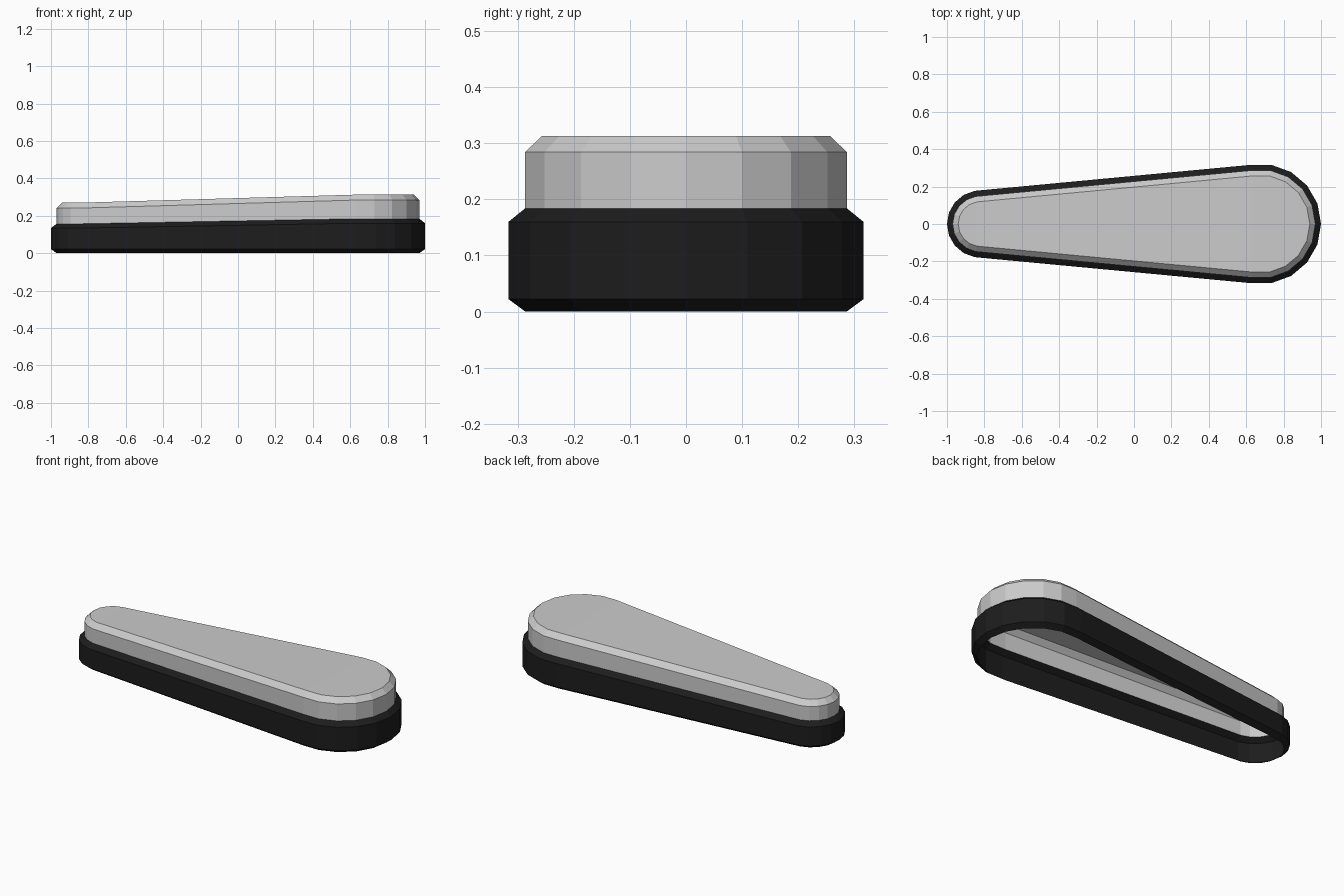
import bpy, bmesh
from math import cos, sin, radians

if "Cube" in bpy.data.objects:
    bpy.data.objects.remove(bpy.data.objects["Cube"])

# The teardrop outline is two arcs of 18-sided circles joined by straight flanks
CX_R, R_R = 0.679, 0.321
CX_L, R_L = -0.82, 0.18


def ring(bm, inset, z_left, z_right):
    """Outline shrunk by inset; each rounded end sits at its own height."""
    pts = []
    for i in range(-5, 6):
        a = radians(20 * i)
        pts.append((CX_R + (R_R - inset) * cos(a), (R_R - inset) * sin(a), z_right))
    for i in range(5, 14):
        a = radians(20 * i)
        pts.append((CX_L + (R_L - inset) * cos(a), (R_L - inset) * sin(a), z_left))
    return [bm.verts.new(p) for p in pts]


def loft(name, sections, colour=None, cap=False):
    bm = bmesh.new()
    rings = [ring(bm, *s) for s in sections]
    for lo, hi in zip(rings, rings[1:]):
        n = len(lo)
        for i in range(n):
            j = (i + 1) % n
            bm.faces.new((lo[i], lo[j], hi[j], hi[i]))
    if cap:
        # flat wide end, sloped middle, flat narrow end
        t = rings[-1]
        bm.faces.new(t[:11])
        bm.faces.new((t[0], t[10], t[11], t[19]))
        bm.faces.new(t[11:])
    me = bpy.data.meshes.new(name)
    bm.to_mesh(me)
    bm.free()
    ob = bpy.data.objects.new(name, me)
    bpy.context.collection.objects.link(ob)
    if colour:
        mat = bpy.data.materials.new(name + "_material")
        mat.diffuse_color = colour
        mat.use_nodes = True
        mat.node_tree.nodes["Principled BSDF"].inputs["Base Color"].default_value = mat.diffuse_color
        me.materials.append(mat)
    return ob


# Black base rim, bevelled at the bottom and top, open underneath
loft("base_rim", [(0.03, 0, 0), (0, 0.022, 0.022),
                  (0, 0.134, 0.160), (0.03, 0.157, 0.184)],
     colour=(0.012, 0.012, 0.012, 1))

# Grey bevelled cover rising out of the rim
loft("top_cover", [(0.03, 0.157, 0.184), (0.03, 0.241, 0.284),
                   (0.06, 0.270, 0.313)], cap=True)
